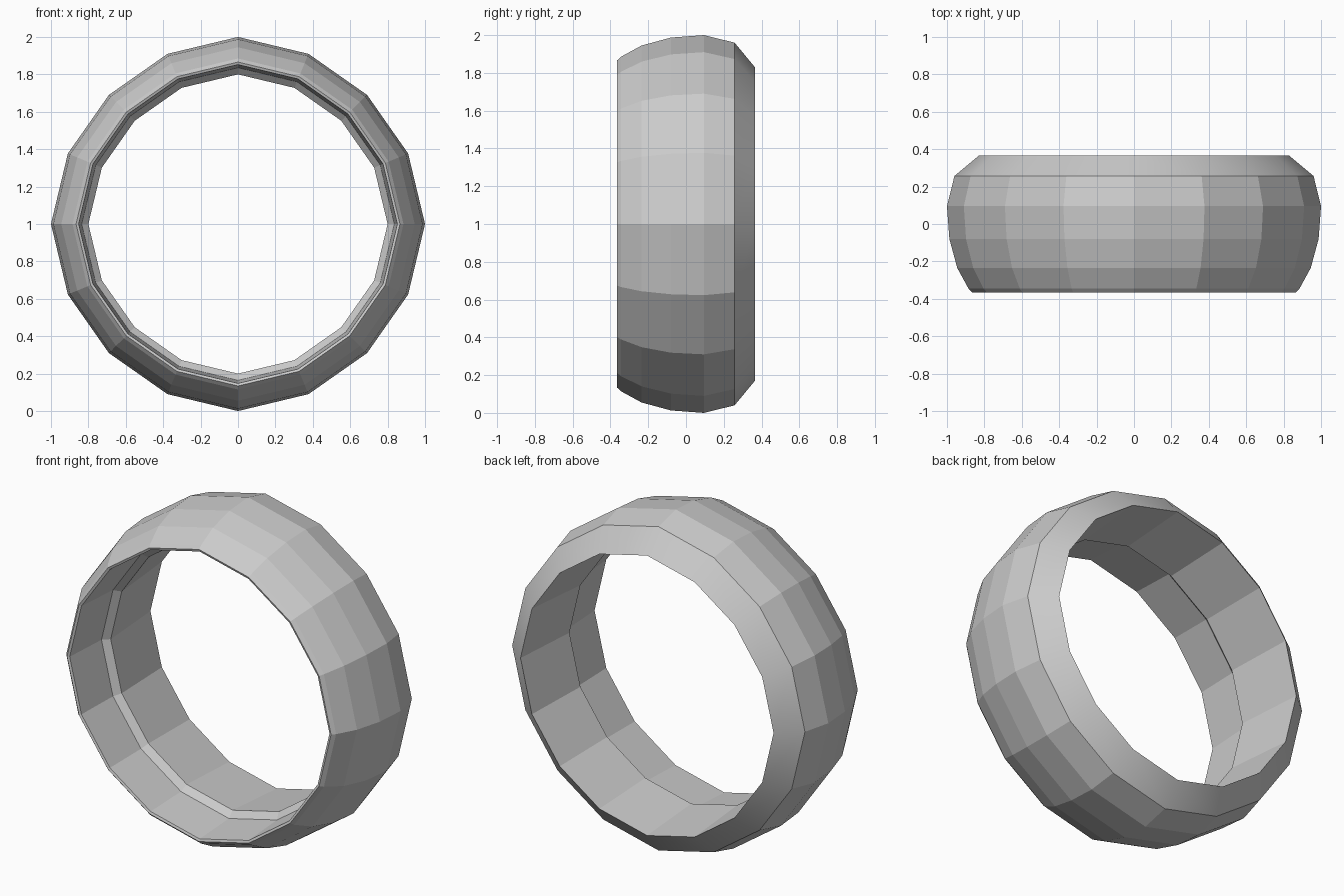
import bpy, bmesh
from math import sin, cos, pi

if "Cube" in bpy.data.objects:
    bpy.data.objects.remove(bpy.data.objects["Cube"])

SIDES = 16

# closed cross-section: (depth y, radius)
PROFILE = [
    (0.365, 0.83), (0.257, 0.96), (0.095, 1.0), (-0.08, 0.987),
    (-0.235, 0.945), (-0.345, 0.885), (-0.365, 0.866),   # outside, back to front
    (-0.36, 0.852), (-0.085, 0.836), (-0.05, 0.80),      # inside, front lip and ridge
]


def ring_radius(a):
    # slightly flattened between the four main directions
    return 1 - 0.024 * abs(sin(2 * a)) ** 1.3


bm = bmesh.new()
loops = []
for y, r in PROFILE:
    loop = []
    for i in range(SIDES):
        a = 2 * pi * i / SIDES
        k = r * ring_radius(a)
        loop.append(bm.verts.new((k * sin(a), y, 1 + k * cos(a))))
    loops.append(loop)

# skin the profile loops; only the back bevel is smooth
n = len(PROFILE)
for j in range(n):
    p, q = loops[j], loops[(j + 1) % n]
    for i in range(SIDES):
        k = (i + 1) % SIDES
        f = bm.faces.new((p[i], p[k], q[k], q[i]))
        f.smooth = (j == 0)
bmesh.ops.recalc_face_normals(bm, faces=bm.faces[:])

# keep the ring edges of the smooth bevel crisp
for e in bm.edges:
    if sum(f.smooth for f in e.link_faces) < 2:
        e.smooth = False

mesh = bpy.data.meshes.new("ring_band")
bm.to_mesh(mesh)
bm.free()
band = bpy.data.objects.new("ring_band", mesh)
bpy.context.collection.objects.link(band)
